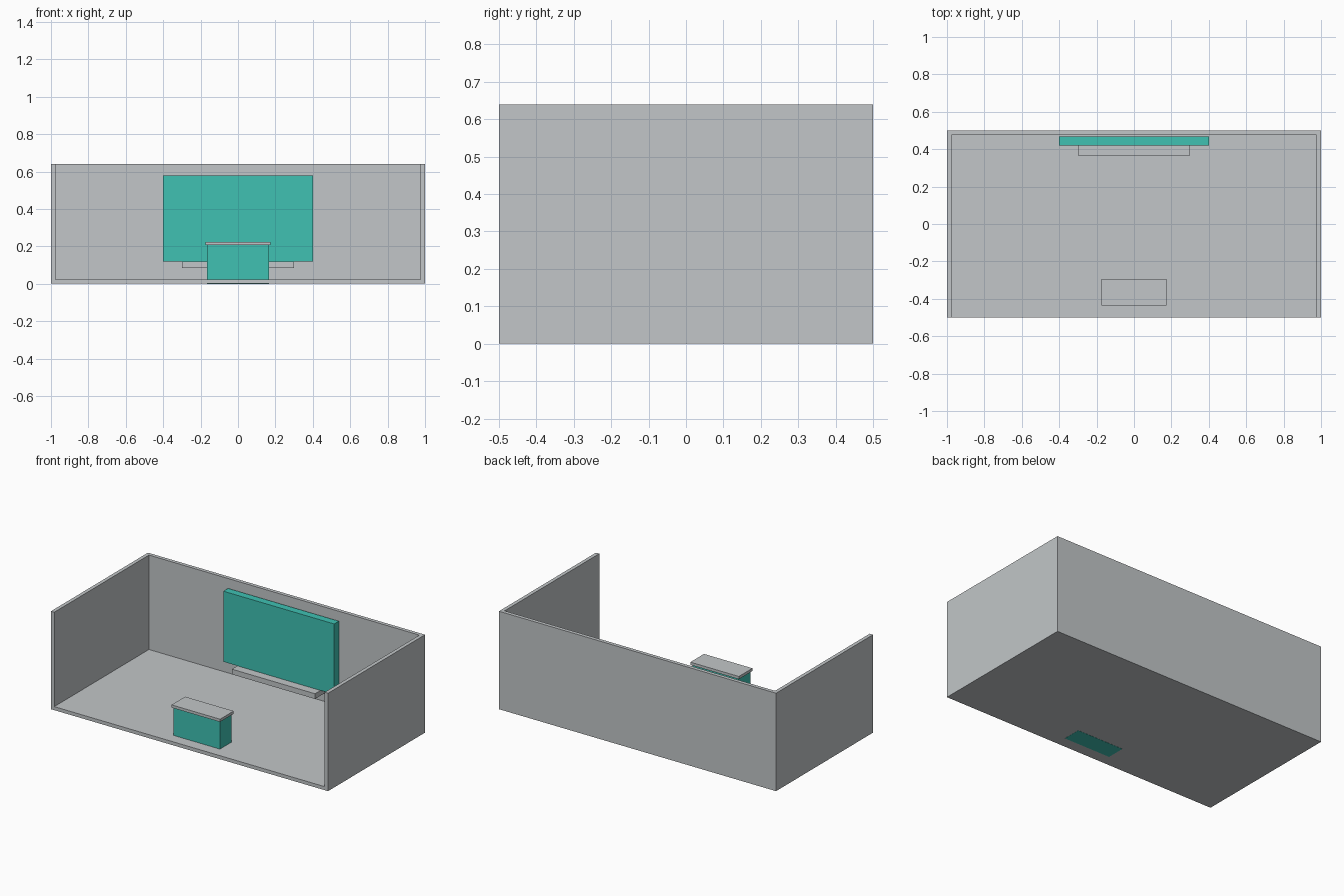
import bpy
import bmesh

default = bpy.data.objects.get("Cube")
if default:
    bpy.data.objects.remove(default, do_unlink=True)


def make_material(name, rgb):
    mat = bpy.data.materials.new(name)
    mat.use_nodes = True
    colour = (*rgb, 1.0)
    mat.diffuse_color = colour
    mat.node_tree.nodes["Principled BSDF"].inputs["Base Color"].default_value = colour
    return mat


grey = make_material("light_grey", (0.54, 0.565, 0.58))
teal = make_material("teal", (0.05, 0.535, 0.45))


def box(name, xs, ys, zs, mat):
    """Axis-aligned box from its ranges along x, y and z."""
    bm = bmesh.new()
    bmesh.ops.create_cube(bm, size=1)
    for v in bm.verts:
        v.co = [r[0] if c < 0 else r[1] for c, r in zip(v.co, (xs, ys, zs))]
    mesh = bpy.data.meshes.new(name)
    bm.to_mesh(mesh)
    bm.free()
    mesh.materials.append(mat)
    obj = bpy.data.objects.new(name, mesh)
    bpy.context.collection.objects.link(obj)
    return obj


W, D, H = 1.0, 0.5, 0.64   # half width, half depth, height
T = 0.024                  # wall and floor thickness
BASE = 0.001               # keeps the floor underside clear of the desk base

# Open-fronted room shell
box("floor", (-W, W), (-D, D), (BASE, T), grey)
box("back_wall", (-W, W), (D - T, D), (T, H), grey)
side = box("side_walls", (W - T, W), (-D, D - T), (T, H), grey)
side.modifiers.new("mirror", "MIRROR")

# Wall screen and the shelf beneath it
box("screen", (-0.4, 0.4), (0.42, 0.468), (0.12, 0.58), teal)
box("shelf", (-0.3, 0.3), (0.365, 0.465), (0.085, 0.119), grey)

# Desk with an overhanging top, standing through the floor
box("desk", (-0.167, 0.167), (-0.425, -0.305), (0, 0.207), teal)
box("desk_top", (-0.175, 0.175), (-0.435, -0.295), (0.207, 0.225), grey)
